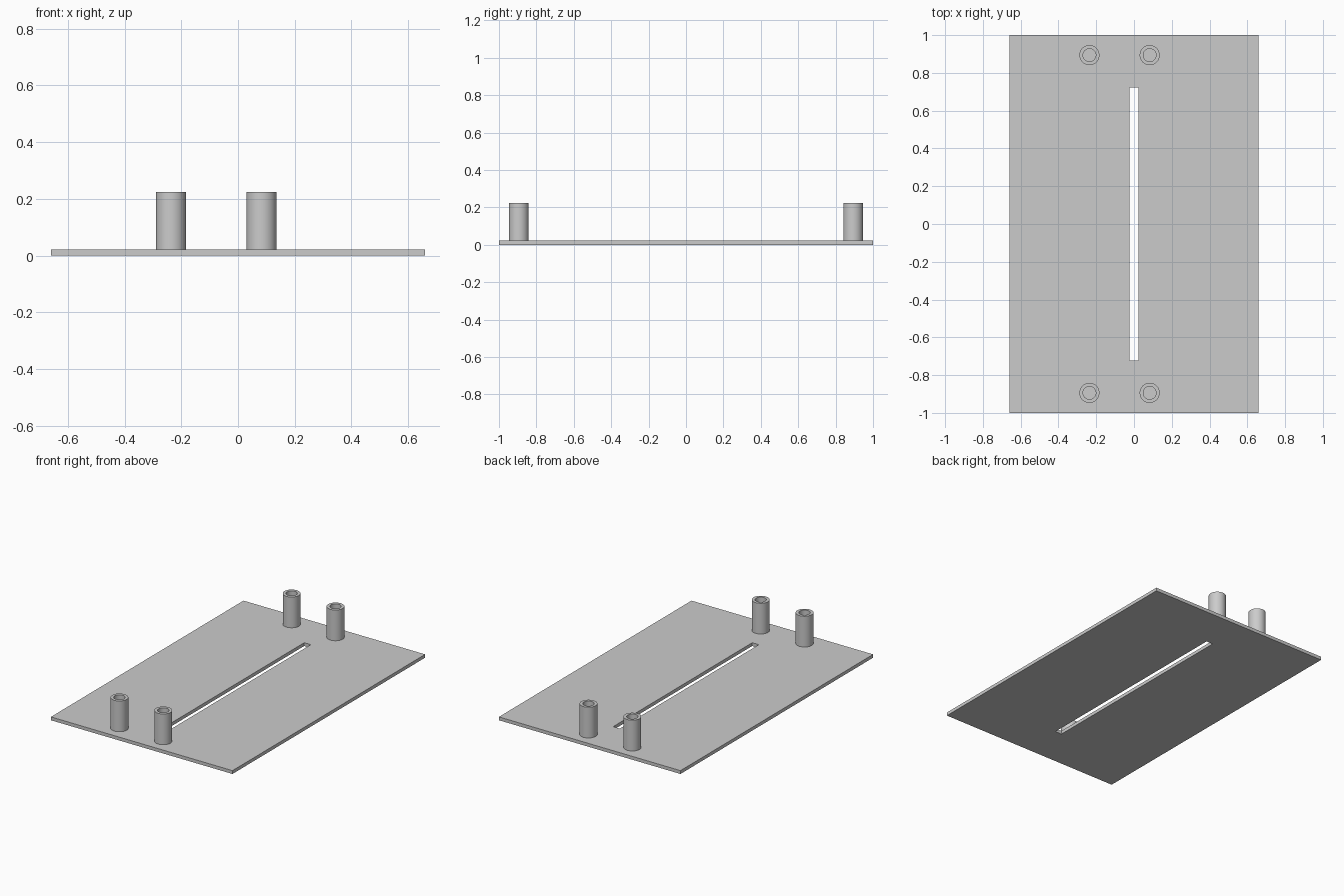
import bpy
import bmesh
from math import cos, sin, pi, radians

cube = bpy.data.objects.get("Cube")
if cube:
    bpy.data.objects.remove(cube, do_unlink=True)

PLATE_TOP = 0.022
POST_TOP = 0.224

grey = bpy.data.materials.new("light grey")
grey.use_nodes = True
GREY = (0.6, 0.6, 0.6, 1)
grey.diffuse_color = GREY
grey.node_tree.nodes["Principled BSDF"].inputs["Base Color"].default_value = GREY


def rectangle(x, y):
    return [(-x, -y), (x, -y), (x, y), (-x, y)]


def circle(radius, sides=48):
    return [(radius * cos(2 * pi * i / sides), radius * sin(2 * pi * i / sides))
            for i in range(sides)]


def pierced_solid(name, outer, inner, z0, z1, location=(0, 0), smooth=False):
    """Extrude the area between two matching outlines from z0 to z1."""
    bm = bmesh.new()
    # Four rings, joined in a closed loop: outside, top, inside, bottom
    rings = [[bm.verts.new((x, y, z)) for x, y in outline]
             for outline, z in ((outer, z0), (outer, z1), (inner, z1), (inner, z0))]
    count = len(outer)
    for r in range(4):
        a, b = rings[r], rings[(r + 1) % 4]
        for i in range(count):
            j = (i + 1) % count
            bm.faces.new((a[i], a[j], b[j], b[i]))
    bmesh.ops.recalc_face_normals(bm, faces=bm.faces)
    mesh = bpy.data.meshes.new(name)
    bm.to_mesh(mesh)
    bm.free()
    mesh.materials.append(grey)
    obj = bpy.data.objects.new(name, mesh)
    obj.location = (*location, 0)
    bpy.context.collection.objects.link(obj)
    if smooth:
        bpy.ops.object.select_all(action='DESELECT')
        obj.select_set(True)
        bpy.context.view_layer.objects.active = obj
        bpy.ops.object.shade_smooth_by_angle(angle=radians(30))
    return obj


# Base plate with a long central slot
pierced_solid("base_plate", rectangle(0.66, 1.0), rectangle(0.024, 0.722), 0, PLATE_TOP)

# Hollow posts, a pair near each end
for end, y in (("front", -0.894), ("back", 0.894)):
    for side, x in (("right", -0.236), ("left", 0.083)):
        pierced_solid(f"{end}_{side}_post", circle(0.053), circle(0.034),
                      PLATE_TOP, POST_TOP, (x, y), smooth=True)
